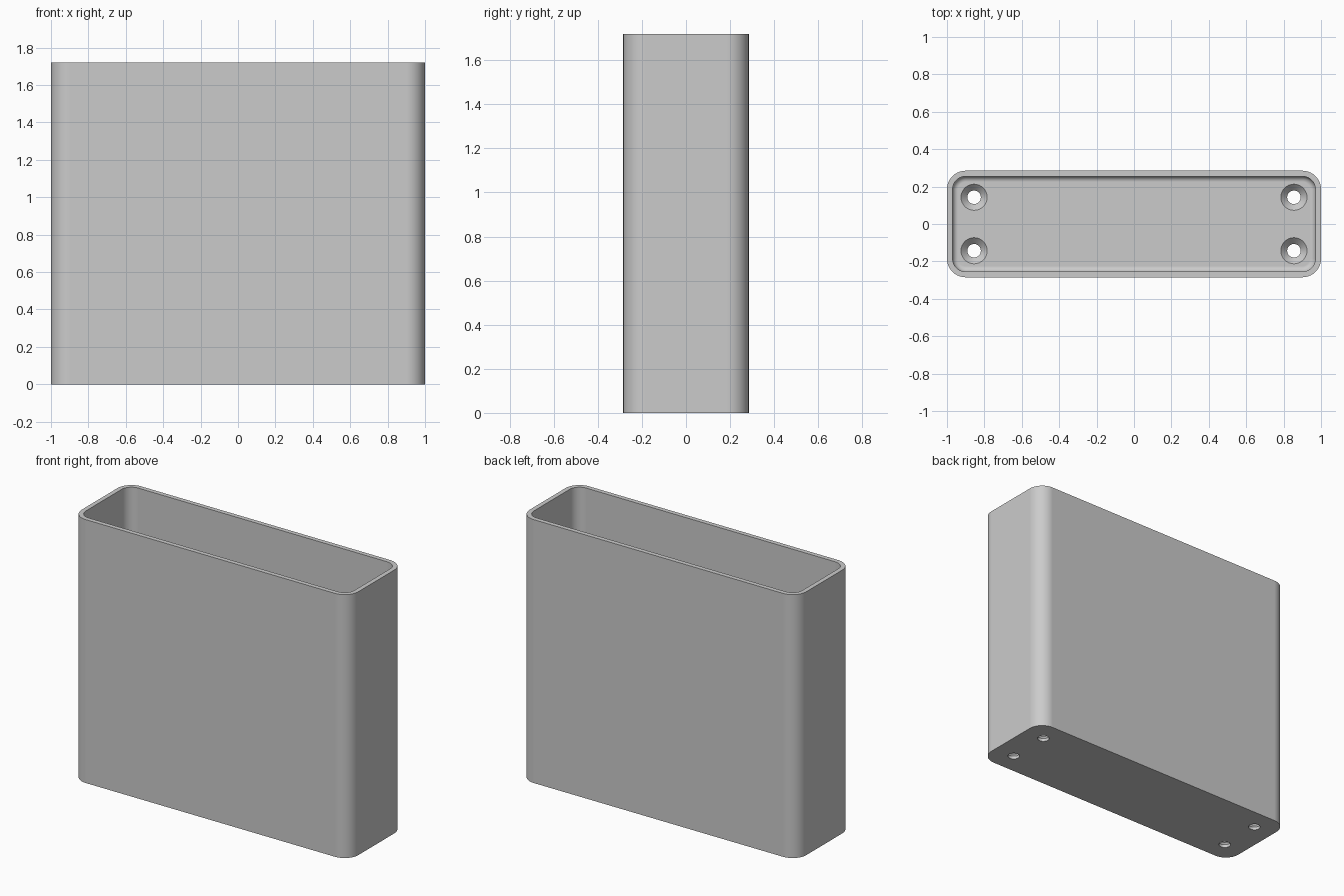
import bpy
import bmesh
from math import sin, cos, pi

HALF_X, HALF_Y, HEIGHT = 1.0, 0.285, 1.72
CORNER, WALL, FLOOR, FILLET = 0.1, 0.03, 0.06, 0.03
HOLE_X, HOLE_Y, HOLE_R, SINK_R = 0.855, 0.143, 0.036, 0.07

cube = bpy.data.objects.get("Cube")
if cube:
    bpy.data.objects.remove(cube, do_unlink=True)

grey = bpy.data.materials.new("plain grey")
grey.use_nodes = True
colour = (0.6, 0.6, 0.6, 1)
grey.diffuse_color = colour
grey.node_tree.nodes["Principled BSDF"].inputs["Base Color"].default_value = colour


def rounded_loop(inset, z, steps=10):
    """Rounded rectangle outline, shrunk by inset."""
    r = CORNER - inset
    points = []
    for i, (sx, sy) in enumerate([(1, 1), (-1, 1), (-1, -1), (1, -1)]):
        for k in range(steps + 1):
            a = (i + k / steps) * pi / 2
            points.append((sx * (HALF_X - CORNER) + r * cos(a),
                           sy * (HALF_Y - CORNER) + r * sin(a), z))
    return points


def circle_loop(x, y, r, z, steps=32):
    return [(x + r * cos(2 * pi * k / steps), y + r * sin(2 * pi * k / steps), z)
            for k in range(steps)]


def loft(name, loops):
    """Skin a stack of loops and cap both ends."""
    bm = bmesh.new()
    rings = [[bm.verts.new(p) for p in loop] for loop in loops]
    n = len(rings[0])
    for low, high in zip(rings, rings[1:]):
        for k in range(n):
            j = (k + 1) % n
            bm.faces.new((low[k], low[j], high[j], high[k]))
    bm.faces.new(rings[0][::-1])
    bm.faces.new(rings[-1])
    bmesh.ops.recalc_face_normals(bm, faces=bm.faces)
    mesh = bpy.data.meshes.new(name)
    bm.to_mesh(mesh)
    bm.free()
    mesh.materials.append(grey)
    obj = bpy.data.objects.new(name, mesh)
    bpy.context.collection.objects.link(obj)
    return obj


# Open box: outer wall, rim, inner wall, floor fillet
loops = [rounded_loop(0, 0), rounded_loop(0, HEIGHT), rounded_loop(WALL, HEIGHT)]
for k in range(7):
    a = k / 6 * pi / 2
    loops.append(rounded_loop(WALL + FILLET * (1 - cos(a)),
                              FLOOR + FILLET * (1 - sin(a))))
box = loft("open_box", loops)

# Countersunk screw holes through the floor
cutters = []
for sx in (-1, 1):
    for sy in (-1, 1):
        profile = [(HOLE_R, -0.05), (HOLE_R, 0.02), (SINK_R, FLOOR - 0.005), (SINK_R, FLOOR + 0.05)]
        cutter = loft("screw_hole_cutter", [circle_loop(sx * HOLE_X, sy * HOLE_Y, r, z)
                                            for r, z in profile])
        cutter.hide_render = True
        cutters.append(cutter)
        mod = box.modifiers.new("screw hole", 'BOOLEAN')
        mod.operation = 'DIFFERENCE'
        mod.solver = 'EXACT'
        mod.object = cutter

# Bake the cuts and drop the cutters
graph = bpy.context.evaluated_depsgraph_get()
cut_mesh = bpy.data.meshes.new_from_object(box.evaluated_get(graph))
box.modifiers.clear()
box.data = cut_mesh
for cutter in cutters:
    bpy.data.objects.remove(cutter, do_unlink=True)

# Smooth curves, crisp edges, flat large faces
bpy.ops.object.select_all(action='DESELECT')
box.select_set(True)
bpy.context.view_layer.objects.active = box
bpy.ops.object.shade_smooth_by_angle(angle=pi / 6)
weighted = box.modifiers.new("weighted normals", 'WEIGHTED_NORMAL')
weighted.keep_sharp = True
